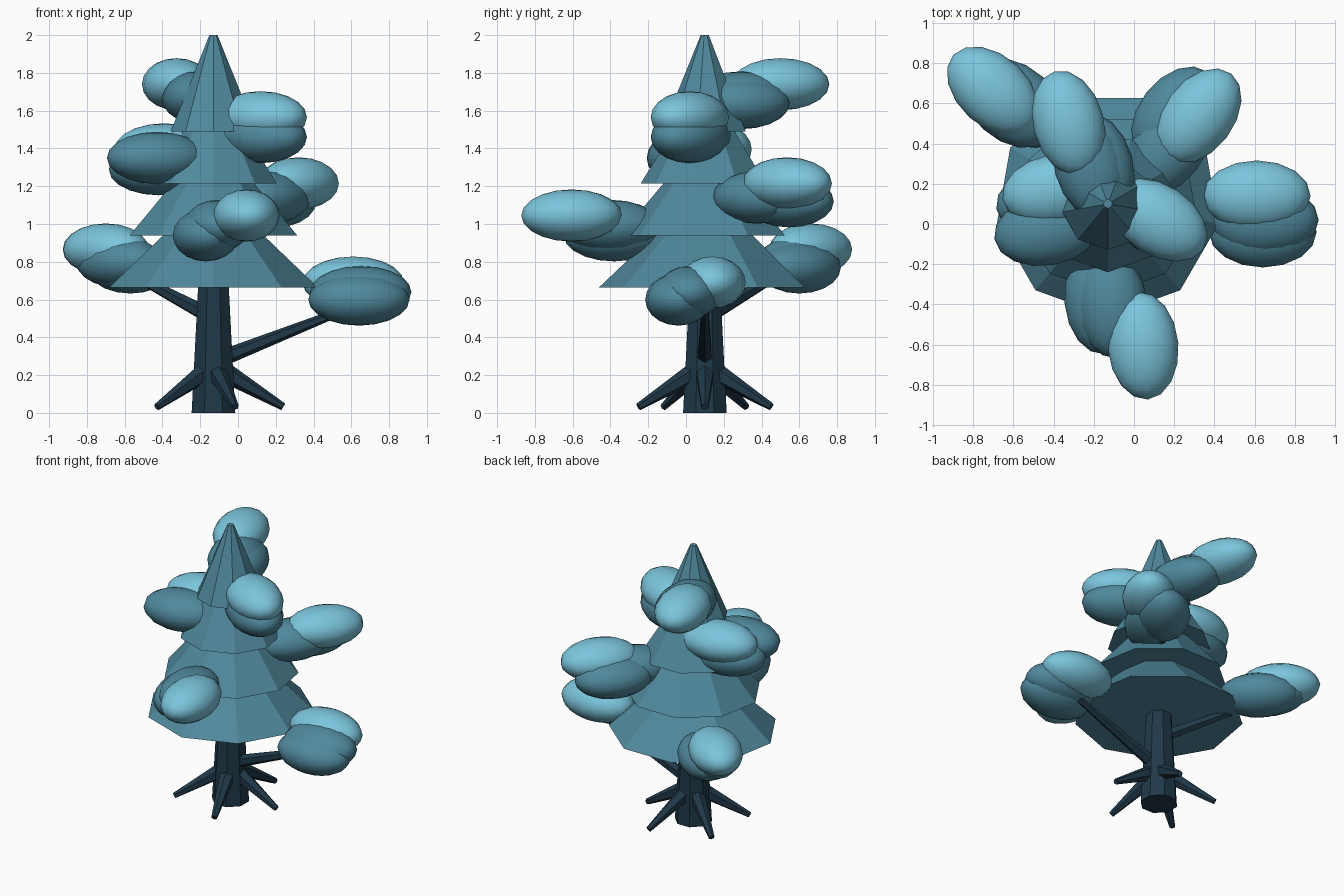
import bpy
import math
from mathutils import Vector

cube = bpy.data.objects.get("Cube")
if cube:
    bpy.data.objects.remove(cube, do_unlink=True)


def material(name, rgb):
    m = bpy.data.materials.new(name)
    m.use_nodes = True
    color = (*rgb, 1.0)
    m.diffuse_color = color
    m.node_tree.nodes["Principled BSDF"].inputs["Base Color"].default_value = color
    return m


BARK = material("dark_navy_bark", (0.014, 0.04, 0.066))
NEEDLE = material("teal_foliage", (0.08, 0.25, 0.335))
FROST = material("pale_blue_foliage", (0.2, 0.56, 0.72))

AXIS = Vector((-0.13, 0.10, 0))


def taper(name, start, end, r1, r2, sides, mat, spin=0.0):
    """Flat-sided tapered cylinder running from start to end."""
    axis = end - start
    bpy.ops.mesh.primitive_cone_add(vertices=sides, radius1=r1, radius2=r2,
                                    depth=axis.length)
    ob = bpy.context.object
    ob.name = name
    ob.rotation_mode = 'QUATERNION'
    ob.rotation_quaternion = axis.to_track_quat('Z', 'Y')
    ob.location = (start + end) / 2
    if axis.xy.length < 1e-4:
        ob.rotation_mode = 'XYZ'
        ob.rotation_euler = (0, 0, spin)
    ob.data.materials.append(mat)
    return ob


def leaf_puff(name, center, angle, mat):
    """Flattened smooth ellipsoid, long axis pointing outwards."""
    bpy.ops.mesh.primitive_uv_sphere_add(segments=16, ring_count=10, radius=1)
    ob = bpy.context.object
    ob.name = name
    ob.scale = (0.268, 0.176, 0.138)
    ob.rotation_euler.z = angle
    ob.location = center
    ob.data.materials.append(mat)
    bpy.ops.object.shade_smooth()


def around(angle, radius, z):
    return AXIS + Vector((radius * math.cos(angle), radius * math.sin(angle), z))


# Trunk
taper("trunk", AXIS, around(0, 0, 0.9), 0.125, 0.075, 8, BARK, math.pi / 8)

# Roots
for i in range(5):
    a = math.tau * i / 5
    taper(f"root_{i + 1}", around(a, 0, 0.25), around(a, 0.37, 0.032),
          0.06, 0.02, 6, BARK)

# Four stacked foliage cones, a corner facing the front
for i in range(4):
    z = 0.665 + 0.275 * i
    taper(f"foliage_tier_{i + 1}", around(0, 0, z), around(0, 0, z + 0.51),
          0.56 - 0.11 * i, 0.022, 9, NEEDLE, math.pi)

# Leaf clusters spiralling up the tree: dark puffs, then the pale one
clusters = [
    [(0.64, -0.04, 0.60), (0.65, 0.02, 0.64), (0.61, 0.14, 0.69)],
    [(-0.63, 0.60, 0.80), (-0.57, 0.60, 0.77), (-0.70, 0.66, 0.865)],
    [(-0.17, -0.38, 0.94), (-0.11, -0.40, 0.99), (0.045, -0.605, 1.045)],
    [(0.20, 0.545, 1.12), (0.17, 0.375, 1.14), (0.32, 0.535, 1.215)],
    [(-0.43, -0.03, 1.35), (-0.42, 0.12, 1.29), (-0.39, 0.17, 1.395)],
    [(0.12, 0.02, 1.46), (0.10, 0.03, 1.47), (0.12, 0.02, 1.565)],
    [(-0.22, 0.29, 1.67), (-0.18, 0.29, 1.64), (-0.325, 0.50, 1.74)],
]
for i, puffs in enumerate(clusters):
    a = math.radians(137.5 * i)
    tip = Vector(puffs[0])
    reach = (tip - AXIS).xy.length
    # Branch into the middle of the cluster
    taper(f"branch_{i + 1}", around(0, 0, tip.z - 0.42 * reach),
          around(a, reach, tip.z - 0.02), 0.045, 0.018, 6, BARK)
    for j, center in enumerate(puffs):
        pale = j == 2
        leaf_puff(f"{'pale' if pale else 'dark'}_leaf_puff_{i + 1}_{j + 1}",
                  center, a, FROST if pale else NEEDLE)
